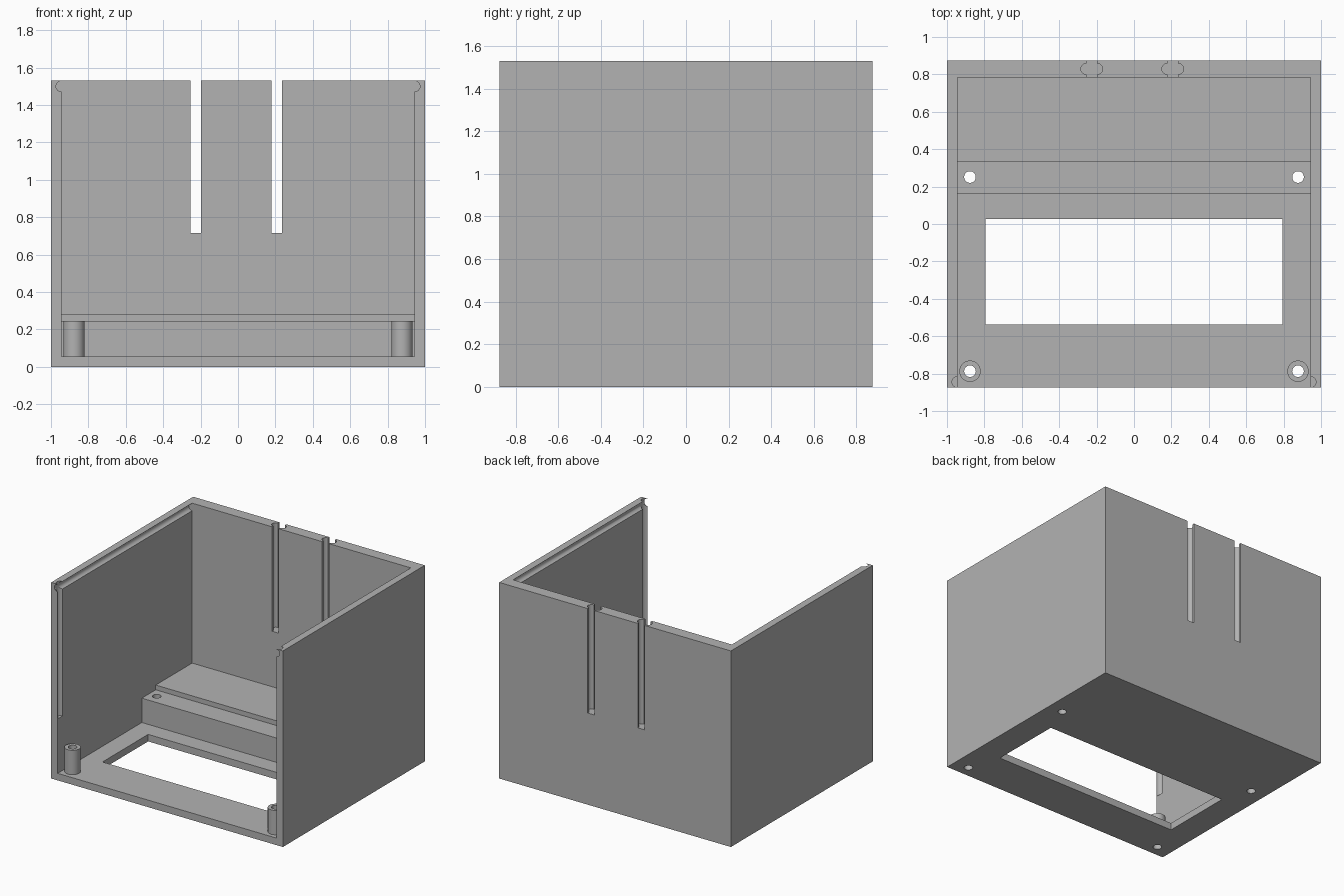
import bpy, bmesh, math
from mathutils import Vector, Matrix

cube = bpy.data.objects.get("Cube")
if cube:
    bpy.data.objects.remove(cube, do_unlink=True)

grey = bpy.data.materials.new("plain grey")
grey.use_nodes = True
grey.diffuse_color = (0.45, 0.45, 0.45, 1)
grey.node_tree.nodes["Principled BSDF"].inputs["Base Color"].default_value = (0.45, 0.45, 0.45, 1)

X, Y, H = 1.0, 0.875, 1.53      # outer half sizes and height
INNER, FLOOR = 0.944, 0.055     # inner half width, floor thickness
GROOVE = 0.029                  # groove radius
POST_TOP = 0.245


def finish(name, bm):
    bmesh.ops.recalc_face_normals(bm, faces=bm.faces)
    mesh = bpy.data.meshes.new(name)
    bm.to_mesh(mesh)
    bm.free()
    mesh.materials.append(grey)
    obj = bpy.data.objects.new(name, mesh)
    bpy.context.collection.objects.link(obj)
    return obj


def box(name, low, high):
    low, high = Vector(low), Vector(high)
    bm = bmesh.new()
    bmesh.ops.create_cube(bm, size=1)
    bmesh.ops.scale(bm, vec=high - low, verts=bm.verts)
    bmesh.ops.translate(bm, vec=(low + high) / 2, verts=bm.verts)
    return finish(name, bm)


def rod(name, start, end, radius):
    start, end = Vector(start), Vector(end)
    axis = end - start
    turn = Vector((0, 0, 1)).rotation_difference(axis).to_matrix().to_4x4()
    bm = bmesh.new()
    bmesh.ops.create_cone(bm, cap_ends=True, segments=32, radius1=radius, radius2=radius,
                          depth=axis.length,
                          matrix=Matrix.Translation((start + end) / 2) @ turn)
    return finish(name, bm)


def prism(name, profile, half_width):
    bm = bmesh.new()
    face = bm.faces.new([bm.verts.new((-half_width, y, z)) for y, z in profile])
    new = bmesh.ops.extrude_face_region(bm, geom=[face])["geom"]
    bmesh.ops.translate(bm, vec=(2 * half_width, 0, 0),
                        verts=[v for v in new if isinstance(v, bmesh.types.BMVert)])
    return finish(name, bm)


def cut(target, cutter):
    mod = target.modifiers.new("cut", "BOOLEAN")
    mod.operation, mod.solver, mod.object = "DIFFERENCE", "EXACT", cutter
    cutter.hide_render = True
    with bpy.context.temp_override(object=target, active_object=target):
        bpy.ops.object.modifier_apply(modifier=mod.name)
    bpy.data.objects.remove(cutter, do_unlink=True)


# Case body: block with a stepped cavity, open at front and top
case = box("case_body", (-X, -Y, 0), (X, Y, H))
cavity = [(-1, FLOOR), (0.163, FLOOR), (0.163, POST_TOP), (0.334, POST_TOP),
          (0.334, 0.282), (0.783, 0.282), (0.783, 2), (-1, 2)]
cut(case, prism("cavity_cutter", cavity, INNER))

# Floor window
cut(case, box("window_cutter", (-0.794, -0.537, -0.1), (0.794, 0.026, 0.1)))

# Rear slots with round grooves in both edges
for x in (-0.226, 0.207):
    cut(case, box("slot_cutter", (x - 0.029, 0.7, 0.715), (x + 0.029, 1, 2)))
    for side in (-1, 1):
        gx = x + side * 0.029
        cut(case, rod("slot_groove", (gx, 0.829, 0.715), (gx, 0.829, 2), GROOVE))

for side in (-1, 1):
    # Panel grooves along the top and front edges of the side walls
    gx, gy, gz = side * INNER, -Y + 0.03, H - 0.03
    cut(case, rod("top_groove", (gx, -1, gz), (gx, 0.783, gz), GROOVE))
    cut(case, rod("front_groove", (gx, gy, 0.48), (gx, gy, 2), GROOVE))
    # Screw holes through the floor and step
    hx = side * 0.877
    for hy in (-0.787, 0.251):
        cut(case, rod("hole_cutter", (hx, hy, -0.1), (hx, hy, 0.5), 0.031))
    # Front screw posts
    post = rod("left_post" if side > 0 else "right_post",
               (hx, -0.787, FLOOR - 0.01), (hx, -0.787, POST_TOP), 0.057)
    cut(post, rod("hole_cutter", (hx, -0.787, -0.1), (hx, -0.787, 0.5), 0.031))
    post.select_set(True)

# Smooth round surfaces, keep edges sharp
case.select_set(True)
bpy.context.view_layer.objects.active = case
bpy.ops.object.shade_smooth_by_angle(angle=math.radians(30))
